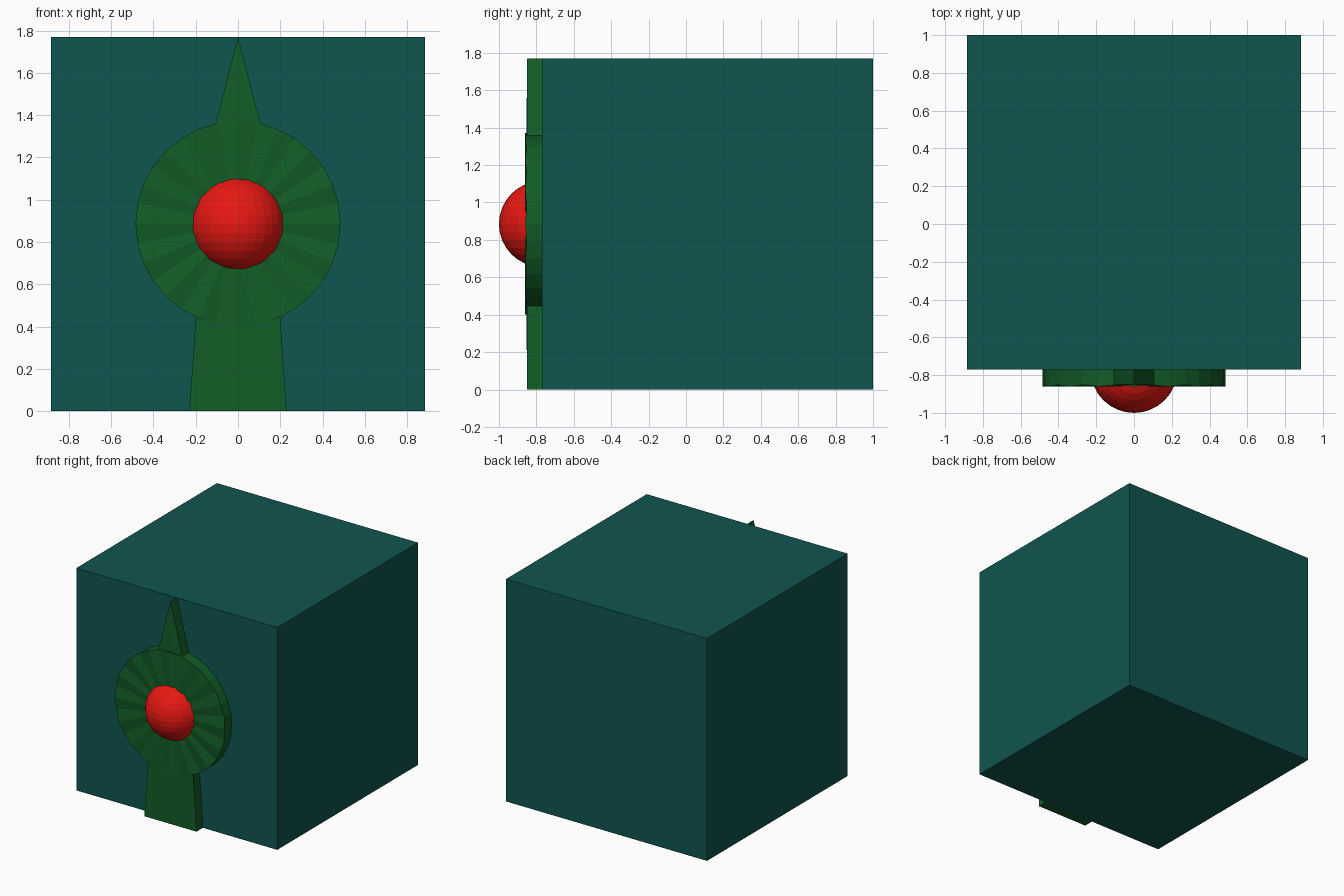
import bpy, bmesh, math

if "Cube" in bpy.data.objects:
    bpy.data.objects.remove(bpy.data.objects["Cube"])

CZ = 0.887      # height of rosette centre
WALL = -0.77    # front face of the box


def material(name, rgb):
    m = bpy.data.materials.new(name)
    m.diffuse_color = (*rgb, 1)
    m.use_nodes = True
    m.node_tree.nodes["Principled BSDF"].inputs["Base Color"].default_value = m.diffuse_color
    return m


teal = material("teal", (0.005, 0.09, 0.08))
green = material("green", (0.006, 0.11, 0.02))
red = material("red", (0.8, 0.009, 0.006))


def finish(bm, name, mat):
    bmesh.ops.recalc_face_normals(bm, faces=bm.faces)
    me = bpy.data.meshes.new(name)
    bm.to_mesh(me)
    bm.free()
    me.materials.append(mat)
    ob = bpy.data.objects.new(name, me)
    bpy.context.collection.objects.link(ob)
    return ob


# Box
bm = bmesh.new()
bmesh.ops.create_cube(bm, size=1.77)
bmesh.ops.translate(bm, verts=bm.verts, vec=(0, 0.115, 0.885))
finish(bm, "box", teal)

# Ribbon: half outline with a slightly raised centre fold, mirrored
bm = bmesh.new()
outline = [(0.23, 0), (0.148, 1.2), (0, 1.77)]
front_edge = [bm.verts.new((x, -0.85, z)) for x, z in outline]
fold = [bm.verts.new((0, y, z)) for y, z in ((-0.856, CZ), (-0.85, 0))]
bm.faces.new((front_edge[0], front_edge[1], fold[0], fold[1]))
bm.faces.new((front_edge[1], front_edge[2], fold[0]))
back_edge = [bm.verts.new((x, WALL, z)) for x, z in outline + [(0, 0)]]
bm.faces.new(back_edge)
rim = front_edge[::-1] + [fold[1]]
base = back_edge[2::-1] + [back_edge[3]]
for i in range(3):
    bm.faces.new((rim[i], rim[i + 1], base[i + 1], base[i]))
ribbon = finish(bm, "ribbon", green)
ribbon.modifiers.new("mirror", "MIRROR")

# Rosette: disc with a zigzag pleated front
bm = bmesh.new()
N = 32
rings = []
for r, y, depth in ((0.485, WALL, 0), (0.485, -0.86, 0.008), (0.15, -0.86, 0.008)):
    rings.append([bm.verts.new((r * math.sin(2 * math.pi * i / N),
                                y + depth * (i % 2),
                                CZ - r * math.cos(2 * math.pi * i / N)))
                  for i in range(N)])
for a, b in zip(rings, rings[1:]):
    for i in range(N):
        j = (i + 1) % N
        bm.faces.new((a[i], a[j], b[j], b[i]))
bm.faces.new(rings[0])
centre = bm.verts.new((0, -0.86, CZ))
for i in range(N):
    bm.faces.new((rings[2][i], rings[2][(i + 1) % N], centre))
finish(bm, "rosette", green)

# Round button at the rosette centre
bm = bmesh.new()
bmesh.ops.create_uvsphere(bm, u_segments=32, v_segments=16, radius=0.23)
bmesh.ops.translate(bm, verts=bm.verts, vec=(0, WALL, 0.885))
finish(bm, "button", red)
